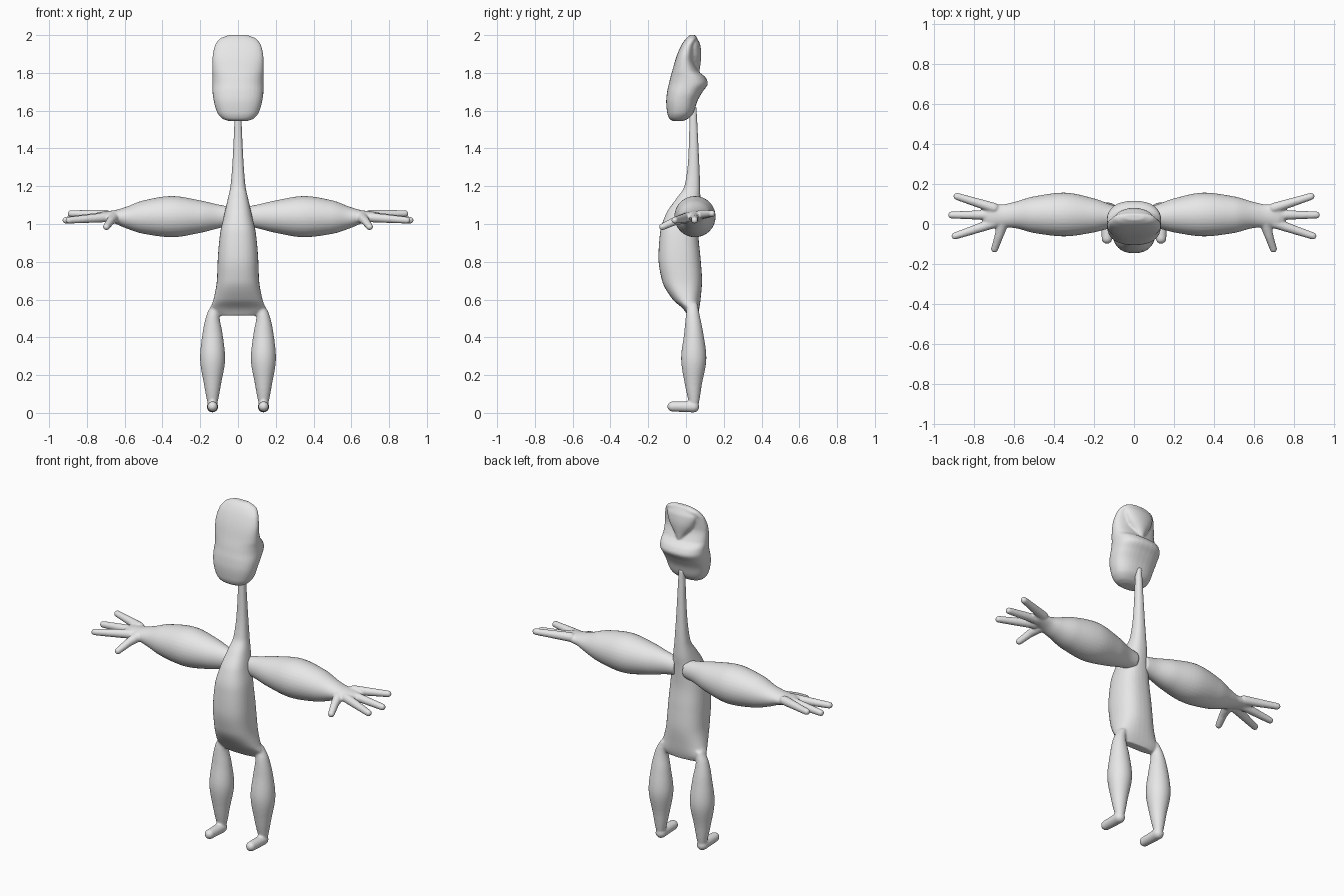
import bpy, bmesh, math
from mathutils import Vector

if "Cube" in bpy.data.objects:
    bpy.data.objects.remove(bpy.data.objects["Cube"])

grey = bpy.data.materials.new("plain_grey")
grey.use_nodes = True
grey.diffuse_color = (0.8, 0.8, 0.8, 1)
grey.node_tree.nodes["Principled BSDF"].inputs["Base Color"].default_value = (0.8, 0.8, 0.8, 1)

SIDES = 32
STEPS = 6


def slopes(ts, vs):
    """Tangents that never overshoot the given values."""
    d = [(vs[i + 1] - vs[i]) / (ts[i + 1] - ts[i]) for i in range(len(ts) - 1)]
    inner = [0 if a * b <= 0 else 2 * a * b / (a + b) for a, b in zip(d, d[1:])]
    return [d[0]] + inner + [d[-1]]


def refine(stations):
    """Smoothly subdivide a list of stations along its first column."""
    ts = [s[0] for s in stations]
    cols = list(zip(*stations))[1:]
    tangents = [slopes(ts, c) for c in cols]
    out = []
    for i in range(len(ts) - 1):
        h = ts[i + 1] - ts[i]
        for k in range(STEPS):
            u = k / STEPS
            row = [ts[i] + h * u]
            for c, m in zip(cols, tangents):
                row.append((1 + 2 * u) * (1 - u) ** 2 * c[i] + u * (1 - u) ** 2 * h * m[i]
                           + u * u * (3 - 2 * u) * c[i + 1] + u * u * (u - 1) * h * m[i + 1])
            out.append(row)
    return out + [list(stations[-1])]


def loft(bm, axis, stations, power=2.0, side=1):
    """Closed skin over stations of (place, low a, high a, low b, high b)."""
    rings = []
    for t, a0, a1, b0, b1 in refine(stations):
        ring = []
        for k in range(SIDES):
            ang = math.tau * k / SIDES
            c, s = math.cos(ang), math.sin(ang)
            a = (a0 + a1) / 2 + (a1 - a0) / 2 * math.copysign(abs(c) ** (2 / power), c)
            b = (b0 + b1) / 2 + (b1 - b0) / 2 * math.copysign(abs(s) ** (2 / power), s)
            x, y, z = (a, b, t) if axis == "z" else (t, a, b)
            ring.append(bm.verts.new((x * side, y, z)))
        rings.append(ring)
    for r, q in zip(rings, rings[1:]):
        for k in range(SIDES):
            n = (k + 1) % SIDES
            bm.faces.new((r[k], r[n], q[n], q[k]))
    bm.faces.new(rings[0][::-1])
    bm.faces.new(rings[-1])


def capsule(bm, start, end, r0, r1, side=1):
    """Rounded finger-like rod: the hull of two balls."""
    part = bmesh.new()
    for p, r in ((start, r0), (end, r1)):
        made = bmesh.ops.create_icosphere(part, subdivisions=3, radius=r)["verts"]
        bmesh.ops.translate(part, verts=made, vec=Vector((p[0] * side, p[1], p[2])))
    hull = bmesh.ops.convex_hull(part, input=part.verts[:])
    loose = {v for v in hull["geom_interior"] + hull["geom_unused"] if isinstance(v, bmesh.types.BMVert)}
    bmesh.ops.delete(part, geom=list(loose), context="VERTS")
    mesh = bpy.data.meshes.new("rod")
    part.to_mesh(mesh)
    part.free()
    bm.from_mesh(mesh)
    bpy.data.meshes.remove(mesh)


def finish(bm, name, voxel, rounds):
    """Fuse the shells into one smooth skin."""
    bmesh.ops.recalc_face_normals(bm, faces=bm.faces[:])
    mesh = bpy.data.meshes.new(name)
    bm.to_mesh(mesh)
    bm.free()
    mesh.materials.append(grey)
    mesh.shade_smooth()
    obj = bpy.data.objects.new(name, mesh)
    bpy.context.collection.objects.link(obj)
    fuse = obj.modifiers.new("fuse", "REMESH")
    fuse.mode = "VOXEL"
    fuse.voxel_size = voxel
    fuse.use_smooth_shade = True
    soft = obj.modifiers.new("soften", "SMOOTH")
    soft.factor = 0.5
    soft.iterations = rounds


# Torso with long neck
body = bmesh.new()
loft(body, "z", [
    (0.515, -0.10, 0.10, 0.01, 0.06),
    (0.55, -0.145, 0.145, -0.015, 0.07),
    (0.60, -0.13, 0.13, -0.07, 0.077),
    (0.70, -0.112, 0.112, -0.127, 0.085),
    (0.82, -0.107, 0.107, -0.146, 0.077),
    (0.95, -0.095, 0.095, -0.138, 0.066),
    (1.05, -0.073, 0.073, -0.108, 0.07),
    (1.13, -0.055, 0.055, -0.055, 0.076),
    (1.20, -0.04, 0.04, -0.008, 0.075),
    (1.35, -0.028, 0.028, 0.012, 0.069),
    (1.62, -0.016, 0.016, 0.02, 0.056)], 2.4)

# Legs and feet
for side in (1, -1):
    loft(body, "z", [
        (0.02, 0.118, 0.152, 0.025, 0.06),
        (0.06, 0.107, 0.163, 0.014, 0.07),
        (0.15, 0.09, 0.18, -0.006, 0.084),
        (0.29, 0.068, 0.201, -0.026, 0.108),
        (0.42, 0.082, 0.188, -0.01, 0.092),
        (0.52, 0.098, 0.166, 0.0, 0.072),
        (0.58, 0.09, 0.135, 0.01, 0.06)], 2, side)
    capsule(body, (0.135, -0.072, 0.034), (0.135, 0.04, 0.032), 0.027, 0.03, side)
finish(body, "body", 0.006, 5)

# Arms with hands
for side, name in ((1, "left_arm"), (-1, "right_arm")):
    arm = bmesh.new()
    loft(arm, "x", [
        (0.03, -0.01, 0.08, 0.99, 1.09),
        (0.09, -0.015, 0.09, 0.98, 1.10),
        (0.20, -0.042, 0.128, 0.953, 1.125),
        (0.35, -0.062, 0.157, 0.93, 1.148),
        (0.50, -0.045, 0.138, 0.948, 1.125),
        (0.60, -0.02, 0.11, 0.98, 1.088),
        (0.66, -0.016, 0.098, 1.005, 1.072),
        (0.72, -0.012, 0.098, 1.02, 1.065),
        (0.75, 0.01, 0.08, 1.03, 1.055)], 2, side)
    for root, tip in (((0.70, 0.08, 1.05), (0.885, 0.138, 1.055)),
                      ((0.70, 0.045, 1.04), (0.912, 0.045, 1.02)),
                      ((0.70, 0.005, 1.035), (0.895, -0.06, 1.02))):
        capsule(arm, root, tip, 0.026, 0.018, side)
    # Thumb
    capsule(arm, (0.655, 0.01, 1.035), (0.675, -0.06, 1.015), 0.03, 0.022, side)
    capsule(arm, (0.675, -0.06, 1.015), (0.697, -0.125, 0.985), 0.022, 0.018, side)
    finish(arm, name, 0.006, 4)

# Head: leaning shield with a ridge behind
head = bmesh.new()
loft(head, "z", [
    (1.545, -0.05, 0.05, -0.07, -0.015),
    (1.557, -0.082, 0.082, -0.088, 0.01),
    (1.59, -0.11, 0.11, -0.1, 0.04),
    (1.65, -0.128, 0.128, -0.105, 0.06),
    (1.70, -0.135, 0.135, -0.1, 0.088),
    (1.745, -0.136, 0.136, -0.09, 0.116),
    (1.775, -0.136, 0.136, -0.083, 0.104),
    (1.81, -0.136, 0.136, -0.073, 0.066),
    (1.88, -0.135, 0.135, -0.053, 0.04),
    (1.94, -0.124, 0.124, -0.028, 0.045),
    (1.98, -0.098, 0.098, -0.002, 0.058),
    (2.0, -0.05, 0.05, 0.02, 0.05)], 2.4)
# Pointed bump on the back of the head
loft(head, "z", [
    (1.795, -0.01, 0.01, 0.02, 0.07),
    (1.84, -0.04, 0.04, 0.0, 0.076),
    (1.90, -0.078, 0.078, 0.0, 0.081),
    (1.95, -0.092, 0.092, 0.0, 0.075),
    (1.985, -0.07, 0.07, 0.015, 0.058)], 2)
finish(head, "head", 0.006, 3)
